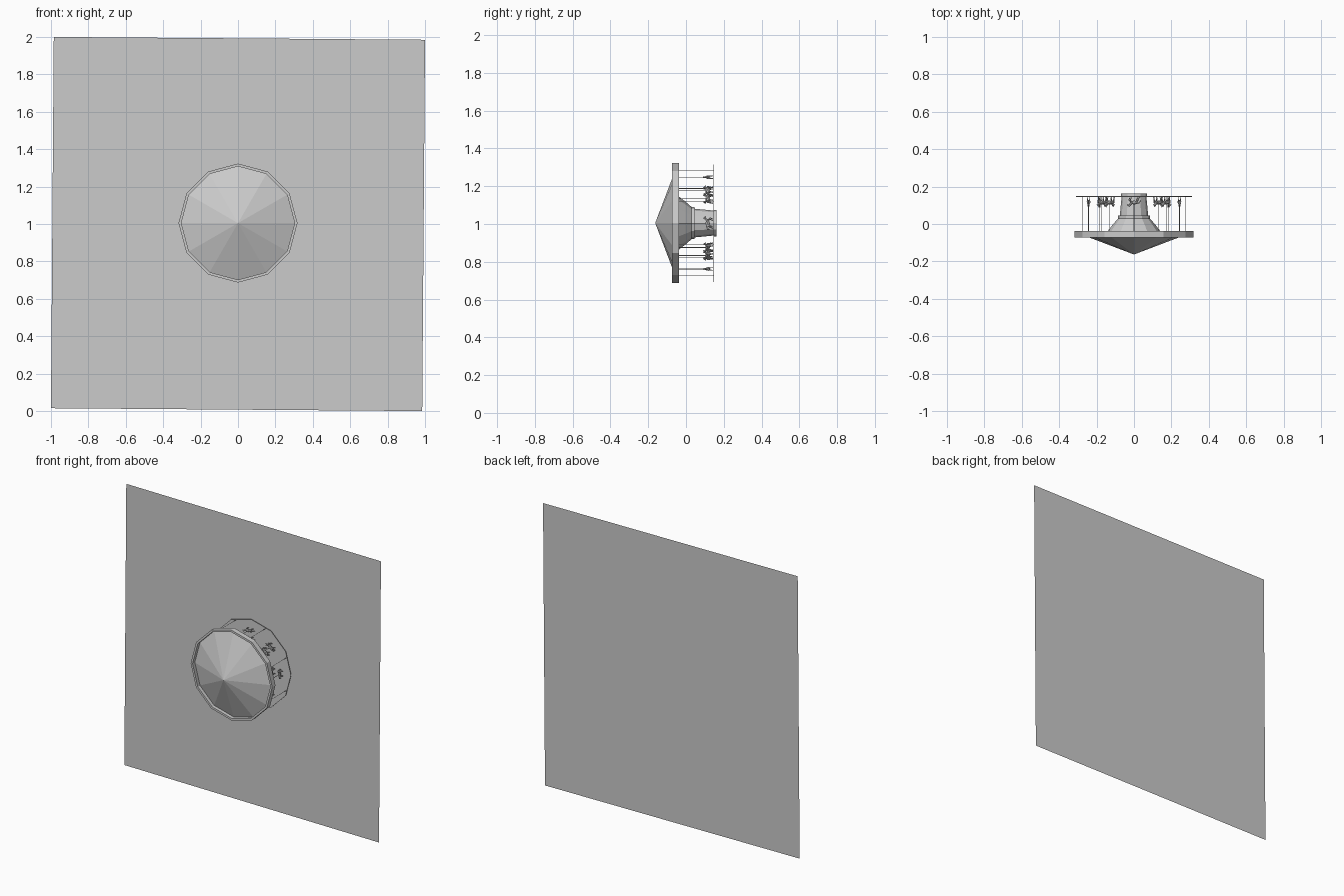
import bpy, bmesh
from math import pi, cos, sin, radians
from mathutils import Matrix, Vector

if "Cube" in bpy.data.objects:
    bpy.data.objects.remove(bpy.data.objects["Cube"])

# The carousel is modelled upright, then laid on its side (up axis -> -y)
LAY = Matrix.Translation((0, 0, 1.005)) @ Matrix.Rotation(pi / 2, 4, 'X')


def finish(name, bm, local=Matrix()):
    me = bpy.data.meshes.new(name)
    bm.to_mesh(me)
    bm.free()
    ob = bpy.data.objects.new(name, me)
    bpy.context.collection.objects.link(ob)
    ob.matrix_world = LAY @ local
    return ob


def lathe(name, profile, n=12):
    """Flat-sided revolve of (radius, height) points; radius 0 closes to a point."""
    bm = bmesh.new()
    rings = []
    for r, h in profile:
        if r == 0:
            rings.append([bm.verts.new((0, 0, h))] * n)
        else:
            rings.append([bm.verts.new((r * cos(2 * pi * i / n), r * sin(2 * pi * i / n), h))
                          for i in range(n)])
    for a, b in zip(rings, rings[1:]):
        for i in range(n):
            j = (i + 1) % n
            bm.faces.new(list(dict.fromkeys((a[i], a[j], b[j], b[i]))))
    bmesh.ops.recalc_face_normals(bm, faces=bm.faces)
    return finish(name, bm)


def limb(bm, p, q, r1, r2, n=6):
    """Tapered prism between two points."""
    p, q = Vector(p), Vector(q)
    d = q - p
    m = Matrix.Translation((p + q) / 2) @ d.to_track_quat('Z', 'Y').to_matrix().to_4x4()
    bmesh.ops.create_cone(bm, cap_ends=True, segments=n, radius1=r1, radius2=r2,
                          depth=d.length, matrix=m)


# Ground sheet, turned very slightly
bm = bmesh.new()
bmesh.ops.create_grid(bm, x_segments=1, y_segments=1, size=0.9925)
ground = finish("base_sheet", bm)
ground.matrix_world = (Matrix.Translation((0, 0.163, 1)) @ Matrix.Rotation(pi / 2, 4, 'X')
                       @ Matrix.Rotation(-0.0076, 4, 'Z'))

# Canopy: cone roof sunk inside a raised rim band
lathe("canopy", [(0, .163), (.303, .048), (.303, .073), (.318, .073), (.318, .037), (0, .037)])

# Centre column with flared top and small foot
lathe("centre_column", [(0, .037), (.14, .037), (.115, .005), (.085, -.03), (.085, -.045),
                        (.076, -.045), (.066, -.148), (.07, -.148), (.07, -.162), (0, -.162)])

# Turning platform
lathe("platform", [(0, -.145), (.311, -.145), (.311, -.149), (0, -.149)])

# Outer posts
bm = bmesh.new()
for i in range(8):
    a = radians(22.5 + 45 * i)
    x, y = .3 * cos(a), .3 * sin(a)
    limb(bm, (x, y, -.147), (x, y, .04), .0013, .0013)
finish("outer_posts", bm)


def horse_mesh():
    bm = bmesh.new()
    # body, neck, head, muzzle
    limb(bm, (-.02, 0, 0), (0, 0, -.001), .008, .0085, 8)
    limb(bm, (0, 0, -.001), (.019, 0, .001), .0085, .0075, 8)
    limb(bm, (.013, 0, .001), (.026, 0, .018), .0075, .004)
    limb(bm, (.023, 0, .019), (.036, 0, .011), .005, .003)
    # tail
    limb(bm, (-.019, 0, .004), (-.03, 0, .002), .002, .003, 5)
    limb(bm, (-.03, 0, .002), (-.034, 0, -.014), .003, .001, 5)
    # saddle
    limb(bm, (-.007, 0, .002), (.005, 0, .002), .0095, .0095, 8)
    for s in (-1, 1):
        y = s * .006
        # ears
        limb(bm, (.024, s * .0025, .02), (.024, s * .003, .026), .0016, .0003, 4)
        # front legs, one raised
        lift = .004 * s
        limb(bm, (.015, y, -.002), (.024 + lift, y, -.014), .004, .0025)
        limb(bm, (.024 + lift, y, -.014), (.017 + lift, y * 1.2, -.026), .0025, .002)
        # back legs
        limb(bm, (-.016, y, -.002), (-.018 - lift, y, -.015), .0045, .0025)
        limb(bm, (-.018 - lift, y, -.015), (-.026 - lift, y * 1.2, -.028), .0025, .002)
    # carrying pole up to the canopy
    limb(bm, (0, 0, -.012), (0, 0, .154), .0018, .0018)
    return bm


# Two rings of horses facing round the circle
horse = None
for ring, radius in (("outer", .243), ("inner", .183)):
    for i in range(8):
        a = radians(45 * i)
        place = (Matrix.Rotation(a, 4, 'Z') @ Matrix.Translation((radius, 0, -.115))
                 @ Matrix.Rotation(pi / 2, 4, 'Z'))
        if horse is None:
            ob = finish(f"{ring}_horse_{i + 1}", horse_mesh(), place)
            horse = ob.data
        else:
            ob = bpy.data.objects.new(f"{ring}_horse_{i + 1}", horse)
            bpy.context.collection.objects.link(ob)
            ob.matrix_world = LAY @ place
